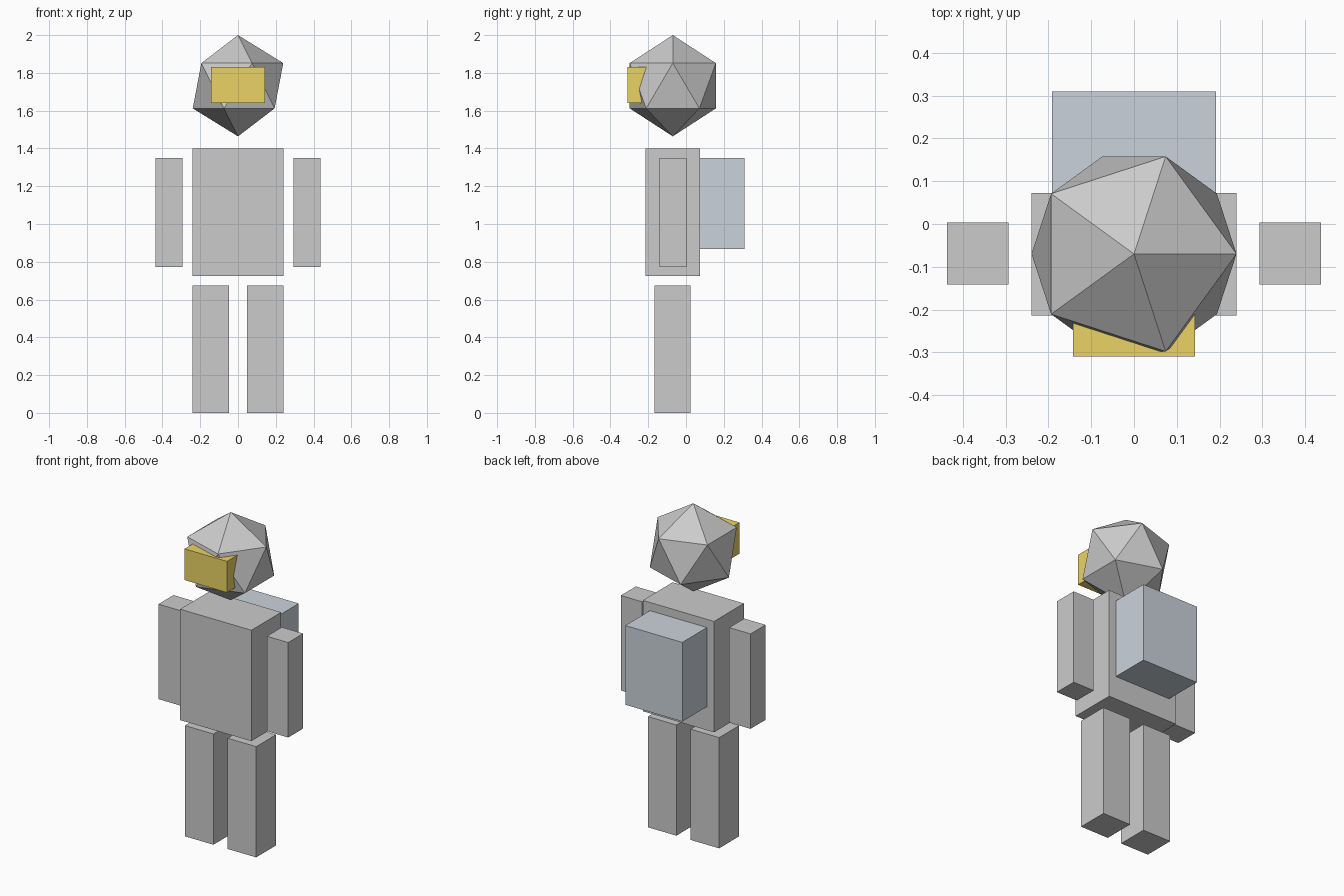
import bpy

if "Cube" in bpy.data.objects:
    bpy.data.objects.remove(bpy.data.objects["Cube"])


def material(name, rgb):
    mat = bpy.data.materials.new(name)
    mat.diffuse_color = (*rgb, 1.0)
    mat.use_nodes = True
    mat.node_tree.nodes["Principled BSDF"].inputs["Base Color"].default_value = mat.diffuse_color
    return mat


def box(name, x, y, z, mat=None):
    """Box spanning the (min, max) ranges on each axis."""
    spans = (x, y, z)
    bpy.ops.mesh.primitive_cube_add(size=1, location=[(a + b) / 2 for a, b in spans])
    obj = bpy.context.object
    obj.name = name
    obj.scale = [b - a for a, b in spans]
    bpy.ops.object.transform_apply(location=False, rotation=False, scale=True)
    if mat:
        obj.data.materials.append(mat)
    return obj


gold = material("visor_gold", (0.83, 0.65, 0.13))
slate = material("pack_slate", (0.60, 0.65, 0.71))

# Helmet: plain icosahedron
bpy.ops.mesh.primitive_ico_sphere_add(subdivisions=1, radius=0.268, location=(0, -0.07, 1.732))
bpy.context.object.name = "helmet"

# Visor, sunk into the front of the helmet
box("visor", (-0.143, 0.143), (-0.31, -0.12), (1.64, 1.83), gold)

# Torso and backpack
box("torso", (-0.24, 0.24), (-0.214, 0.073), (0.725, 1.40))
box("backpack", (-0.192, 0.192), (0.07, 0.31), (0.868, 1.35), slate)

# Mirrored arms and legs
for label, s in (("left", -1), ("right", 1)):
    box(f"{label}_arm", sorted((s * 0.293, s * 0.437)), (-0.141, 0.003), (0.772, 1.35))
    box(f"{label}_leg", sorted((s * 0.048, s * 0.24)), (-0.168, 0.024), (0.0, 0.674))
